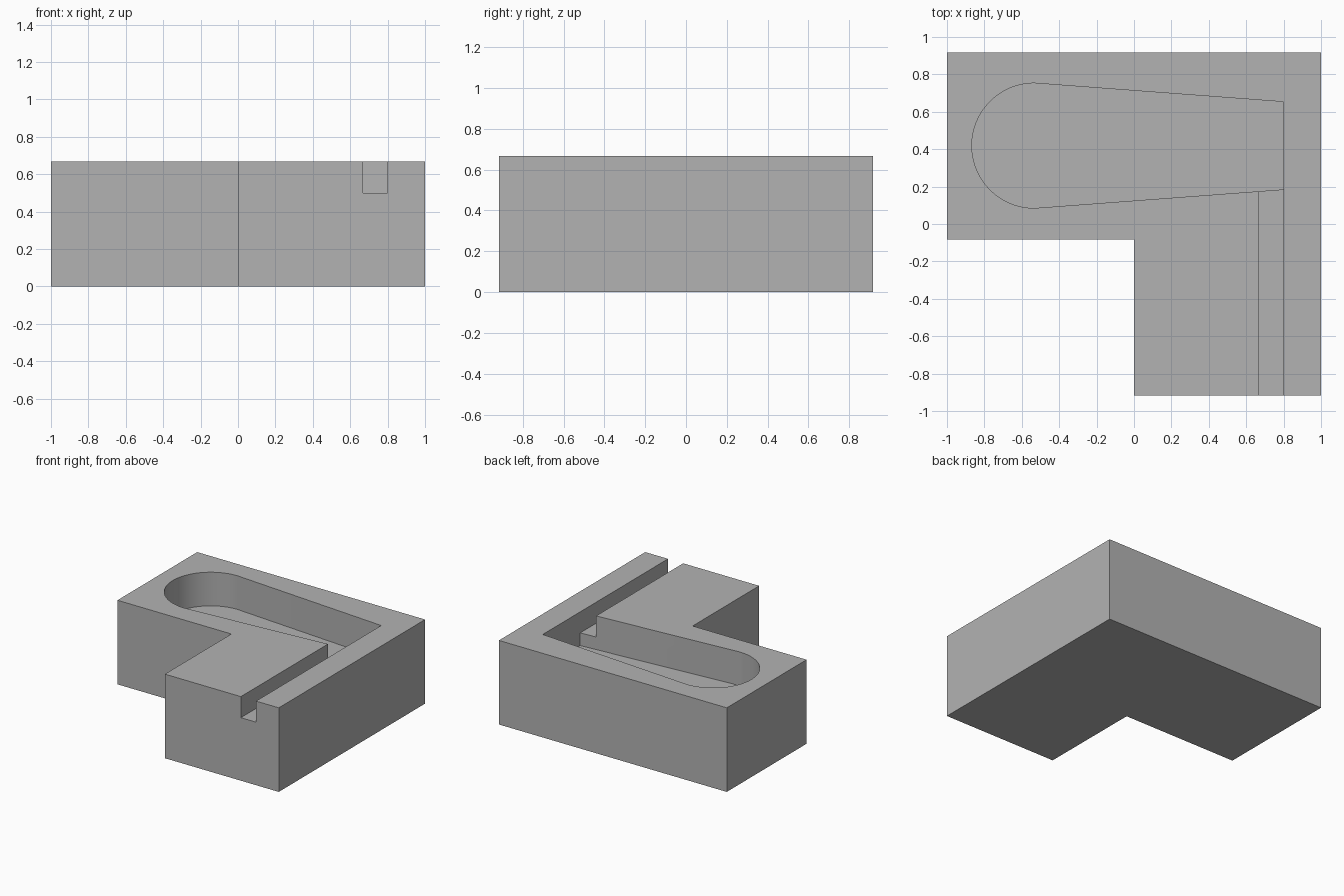
import bpy
import bmesh
from math import cos, sin, pi

if "Cube" in bpy.data.objects:
    bpy.data.objects.remove(bpy.data.objects["Cube"], do_unlink=True)

HEIGHT = 0.667
ABOVE = 0.9          # cutters rise clear of the top face


def prism(name, outline, z0, z1, mat):
    """Extrude a counter-clockwise outline from z0 to z1."""
    bm = bmesh.new()
    base = bm.faces.new([bm.verts.new((x, y, z0)) for x, y in outline])
    ext = bmesh.ops.extrude_face_region(bm, geom=[base])["geom"]
    top = [v for v in ext if isinstance(v, bmesh.types.BMVert)]
    bmesh.ops.translate(bm, verts=top, vec=(0, 0, z1 - z0))
    bmesh.ops.recalc_face_normals(bm, faces=bm.faces)
    mesh = bpy.data.meshes.new(name)
    bm.to_mesh(mesh)
    bm.free()
    mesh.materials.append(mat)
    obj = bpy.data.objects.new(name, mesh)
    bpy.context.collection.objects.link(obj)
    return obj


def cut(target, cutter):
    """Subtract the cutter, apply the result and discard the cutter."""
    cutter.hide_render = True
    mod = target.modifiers.new("cut", 'BOOLEAN')
    mod.operation = 'DIFFERENCE'
    mod.solver = 'EXACT'
    mod.object = cutter
    bpy.context.view_layer.objects.active = target
    bpy.ops.object.modifier_apply(modifier=mod.name)
    bpy.data.objects.remove(cutter, do_unlink=True)


# Plain grey material
grey = bpy.data.materials.new("grey")
grey.use_nodes = True
colour = (0.45, 0.45, 0.45, 1)
grey.diffuse_color = colour
grey.node_tree.nodes["Principled BSDF"].inputs["Base Color"].default_value = colour

# L-shaped block
side = 0.917
block = prism("l_shaped_block",
              [(-1, -0.083), (0, -0.083), (0, -side), (1, -side), (1, side), (-1, side)],
              0, HEIGHT, grey)

# Shallow straight groove running from the front into the pocket
groove = prism("groove_cutter",
               [(0.667, -1.2), (0.8, -1.2), (0.8, 0.4), (0.667, 0.4)],
               0.5, ABOVE, grey)
cut(block, groove)

# Deeper tapered pocket with a round left end
cx, cy, radius, steps = -0.533, 0.419, 0.334, 48
arc = [pi / 2 + pi * i / steps for i in range(steps + 1)]
outline = [(cx + radius * cos(a), cy + radius * sin(a)) for a in arc]
outline += [(0.8, cy - 0.234), (0.8, cy + 0.234)]
cut(block, prism("pocket_cutter", outline, 0.4, ABOVE, grey))

# Smooth the round wall, keep the machined edges sharp
bpy.ops.object.select_all(action='DESELECT')
block.select_set(True)
bpy.context.view_layer.objects.active = block
bpy.ops.object.shade_smooth_by_angle(angle=pi / 6)
